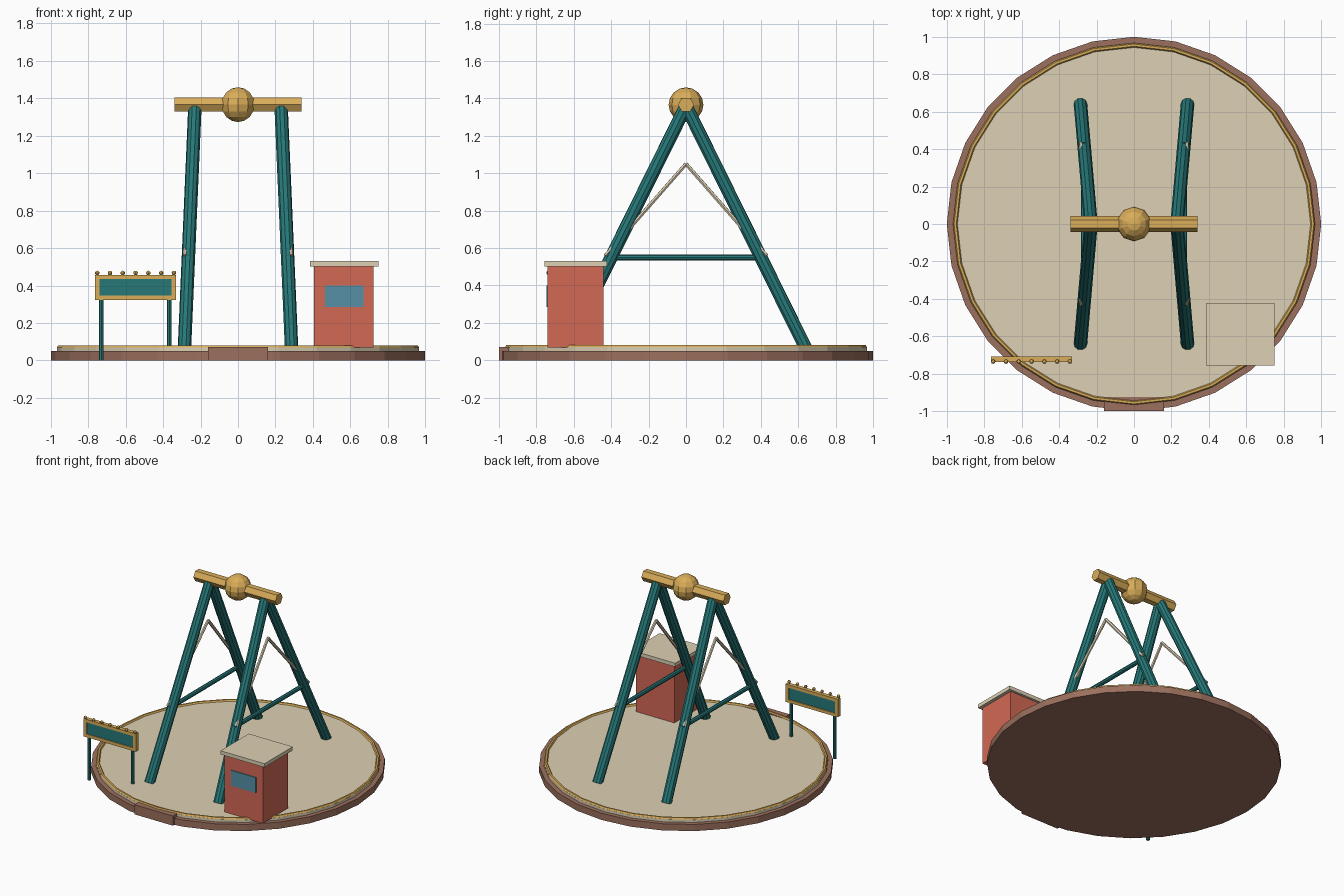
import bpy, bmesh, math
from mathutils import Vector, Matrix

if "Cube" in bpy.data.objects:
    bpy.data.objects.remove(bpy.data.objects["Cube"])

COL = dict(brown=(0.33, 0.16, 0.11), cream=(0.73, 0.64, 0.46), gold=(0.70, 0.42, 0.10),
           teal=(0.02, 0.19, 0.19), red=(0.65, 0.14, 0.09), blue=(0.09, 0.28, 0.38))
MATS = {}
for n, c in COL.items():
    MATS[n] = bpy.data.materials.new(n)
    MATS[n].diffuse_color = (*c, 1)


def finish(name, bm, col):
    bmesh.ops.recalc_face_normals(bm, faces=bm.faces)
    me = bpy.data.meshes.new(name)
    bm.to_mesh(me)
    bm.free()
    me.materials.append(MATS[col])
    ob = bpy.data.objects.new(name, me)
    bpy.context.collection.objects.link(ob)
    return ob


def box(name, x, y, z, col):
    lo, hi = Vector((x[0], y[0], z[0])), Vector((x[1], y[1], z[1]))
    bm = bmesh.new()
    bmesh.ops.create_cube(bm, size=1, matrix=Matrix.Translation((lo + hi) / 2)
                          @ Matrix.Diagonal((*(hi - lo), 1)))
    return finish(name, bm, col)


def rod(name, a, b, r, col, sides=10):
    a, b = Vector(a), Vector(b)
    d = b - a
    m = Matrix.Translation((a + b) / 2) @ d.to_track_quat('Z', 'X').to_matrix().to_4x4()
    bm = bmesh.new()
    bmesh.ops.create_cone(bm, cap_ends=True, segments=sides, radius1=r, radius2=r,
                          depth=d.length, matrix=m)
    return finish(name, bm, col)


def ball(name, c, r, col, u, v):
    bm = bmesh.new()
    bmesh.ops.create_uvsphere(bm, u_segments=u, v_segments=v, radius=r,
                              matrix=Matrix.Translation(c))
    return finish(name, bm, col)


def ring(name, R, r, z, col, n=28, k=6):
    bm = bmesh.new()
    loops = []
    for i in range(n):
        a = 2 * math.pi * i / n
        loops.append([bm.verts.new(((R + r * math.cos(t)) * math.cos(a),
                                    (R + r * math.cos(t)) * math.sin(a),
                                    z + r * math.sin(t)))
                      for t in (2 * math.pi * j / k for j in range(k))])
    for i in range(n):
        p, q = loops[i], loops[(i + 1) % n]
        for j in range(k):
            bm.faces.new((p[j], q[j], q[(j + 1) % k], p[(j + 1) % k]))
    return finish(name, bm, col)


# round platform, deck, trim ring and front step
rod("platform_base", (0, 0, 0), (0, 0, 0.05), 1.0, "brown", 28)
rod("platform_deck", (0, 0, 0.05), (0, 0, 0.07), 0.968, "cream", 28)
ring("deck_trim", 0.955, 0.012, 0.07, "gold")
box("entry_step", (-0.16, 0.16), (-1.0, -0.925), (0, 0.072), "brown")

# A-frame supports with cross struts and inverted V braces
for sx, side in ((-1, "left"), (1, "right")):
    for sy, end in ((-1, "front"), (1, "back")):
        rod(f"{side}_{end}_leg", (sx * 0.286, sy * 0.64, 0.065), (sx * 0.23, 0, 1.36),
            0.036, "teal")
        rod(f"{side}_{end}_brace", (sx * 0.284, sy * 0.43, 0.56), (sx * 0.248, 0, 1.05),
            0.011, "cream", 6)
    rod(f"{side}_cross_strut", (sx * 0.268, -0.435, 0.55), (sx * 0.268, 0.435, 0.55),
        0.016, "teal", 8)

# axle and hub
rod("axle", (-0.34, 0, 1.366), (0.34, 0, 1.366), 0.043, "gold", 6)
ball("hub", (0, 0, 1.366), 0.093, "gold", 10, 8)

# ticket booth
box("booth_body", (0.405, 0.725), (-0.74, -0.44), (0.068, 0.503), "red")
box("booth_roof", (0.385, 0.75), (-0.757, -0.422), (0.502, 0.53), "cream")
box("booth_window", (0.465, 0.67), (-0.747, -0.73), (0.285, 0.4), "blue")

# sign on two posts: framed panel with a row of bulbs
Y = (-0.738, -0.708)
for x, side in ((-0.73, "left"), (-0.367, "right")):
    rod(f"sign_{side}_post", (x, -0.722, 0), (x, -0.722, 0.34), 0.0125, "teal", 8)
box("sign_panel", (-0.75, -0.345), (-0.731, -0.715), (0.335, 0.445), "teal")
box("sign_frame_bottom", (-0.765, -0.33), Y, (0.323, 0.346), "gold")
box("sign_frame_top", (-0.765, -0.33), Y, (0.434, 0.457), "gold")
box("sign_frame_left", (-0.765, -0.741), Y, (0.346, 0.434), "gold")
box("sign_frame_right", (-0.354, -0.33), Y, (0.346, 0.434), "gold")
for i in range(7):
    ball(f"sign_bulb_{i + 1}", (-0.752 + i * 0.0683, -0.735, 0.467), 0.012, "gold", 8, 6)

for m in bpy.data.materials:
    if m.users and not m.is_grease_pencil:
        m.use_nodes = True
        m.node_tree.nodes["Principled BSDF"].inputs["Base Color"].default_value = m.diffuse_color
